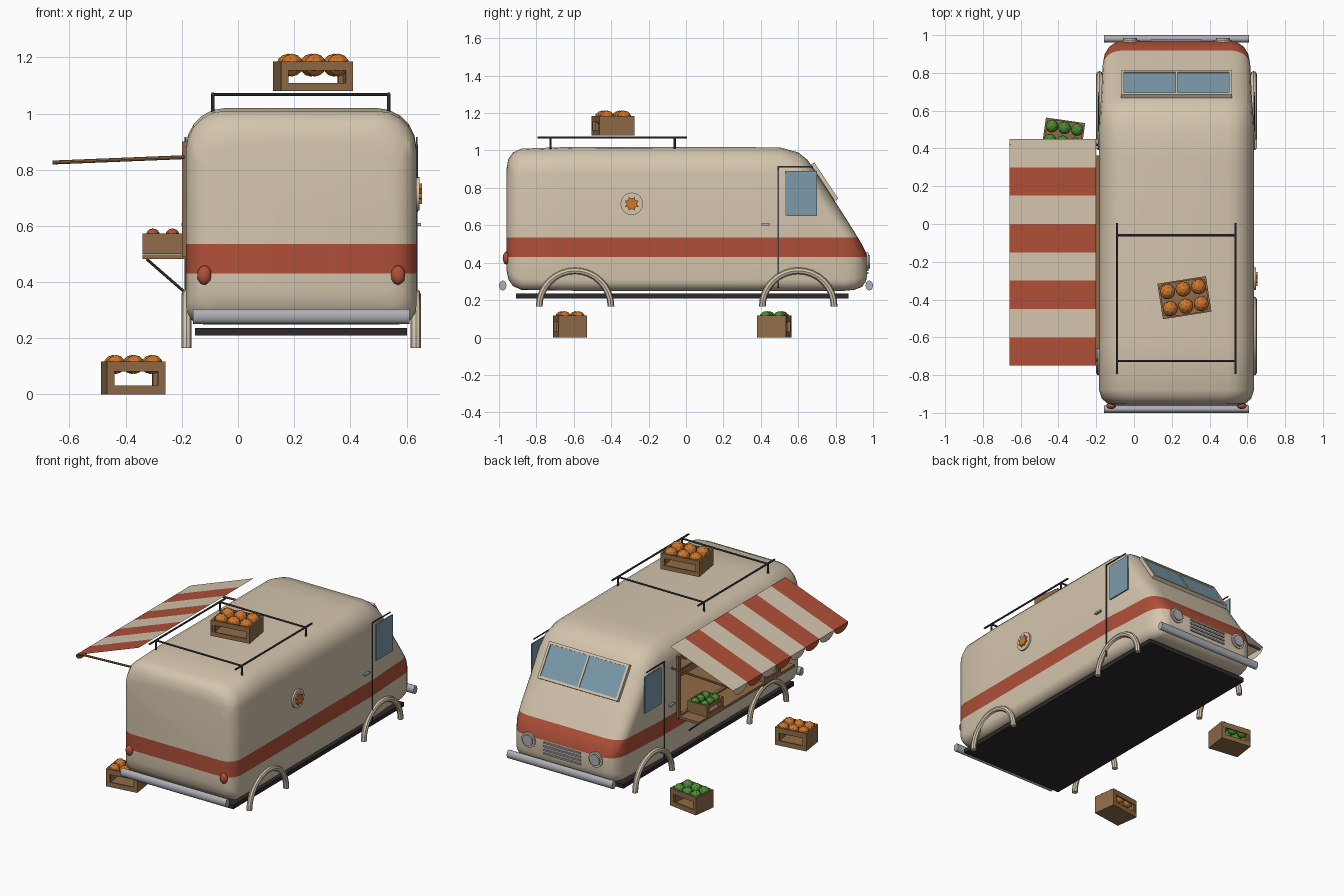
import bpy, bmesh, math
from mathutils import Matrix, Vector

if "Cube" in bpy.data.objects:
    bpy.data.objects.remove(bpy.data.objects["Cube"])

def mat(name, rgb):
    m = bpy.data.materials.new(name)
    m.diffuse_color = (*rgb, 1)
    m.use_nodes = True
    m.node_tree.nodes["Principled BSDF"].inputs["Base Color"].default_value = m.diffuse_color
    return m

CREAM = mat("cream", (0.66, 0.56, 0.42))
RED = mat("brick_red", (0.43, 0.08, 0.04))
STEEL = mat("steel", (0.42, 0.43, 0.47))
GLASS = mat("glass", (0.20, 0.33, 0.41))
WOOD = mat("wood", (0.28, 0.15, 0.065))
DARK = mat("dark_chassis", (0.03, 0.022, 0.024))
METAL = mat("dark_metal", (0.05, 0.055, 0.065))
ORANGE = mat("orange", (0.60, 0.18, 0.025))
GREEN = mat("green", (0.07, 0.27, 0.035))
CX = 0.225                      # van centre line

def make(name, bm, *mats, smooth=False):
    me = bpy.data.meshes.new(name)
    bm.to_mesh(me)
    bm.free()
    ob = bpy.data.objects.new(name, me)
    bpy.context.collection.objects.link(ob)
    for m in mats:
        me.materials.append(m)
    if smooth:
        bpy.ops.object.select_all(action='DESELECT')
        ob.select_set(True)
        bpy.context.view_layer.objects.active = ob
        bpy.ops.object.shade_smooth_by_angle(angle=math.radians(40))
    return ob

def box(bm, c, s, M=Matrix()):
    bmesh.ops.create_cube(bm, size=1, matrix=M @ Matrix.Translation(c) @ Matrix.Diagonal((*s, 1)))

def rod(bm, p, q, r, seg=8):
    p, q = Vector(p), Vector(q)
    R = (q - p).to_track_quat('Z', 'Y').to_matrix().to_4x4()
    bmesh.ops.create_cone(bm, cap_ends=True, segments=seg, radius1=r, radius2=r,
                          depth=(q - p).length, matrix=Matrix.Translation((p + q) / 2) @ R)

def ball(bm, c, s, M=Matrix()):
    bmesh.ops.create_icosphere(bm, subdivisions=2, radius=1,
                               matrix=M @ Matrix.Translation(c) @ Matrix.Diagonal((*s, 1)))

def boxes(name, m, *items):
    bm = bmesh.new()
    for c, s in items:
        box(bm, c, s)
    return make(name, bm, m)

# Body: rounded sections lofted from tail to nose
def section(bm, y, hw, zb, zt):
    h = zt - zb
    rt, rb = min(0.14, 0.3 * h), min(0.06, 0.25 * h)
    pts = []
    for sx, top, a0 in ((1, 1, 0), (-1, 1, 90), (-1, 0, 180), (1, 0, 270)):
        r = rt if top else rb
        cx, cz = CX + sx * (hw - r), (zt - r if top else zb + r)
        for i in range(6):
            a = math.radians(a0 + 18 * i)
            pts.append(bm.verts.new((cx + r * math.cos(a), y, cz + r * math.sin(a))))
    return pts

stations = [(-.96, .33, .36, .90), (-.95, .365, .31, .955), (-.925, .395, .275, .99),
            (-.88, .41, .255, 1.01), (-.6, .41, .25, 1.02), (.5, .41, .25, 1.017),
            (.6, .405, .25, .99), (.65, .40, .25, .95), (.75, .395, .25, .80),
            (.85, .39, .25, .645), (.90, .38, .255, .565), (.94, .355, .27, .50),
            (.962, .32, .30, .455), (.968, .30, .33, .43)]
OY0, OY1, OZ0, OZ1 = -.65, .35, .50, .89      # serving hatch
bm = bmesh.new()
rings = [section(bm, *s) for s in stations]
for a, b in zip(rings, rings[1:]):
    for i in range(24):
        bm.faces.new((a[i], a[(i + 1) % 24], b[(i + 1) % 24], b[i]))
bm.faces.new(rings[0])
bm.faces.new(rings[-1])
for co, no in [((0, 0, z), (0, 0, 1)) for z in (.43, .535, OZ0, OZ1)] + \
              [((0, y, 0), (0, 1, 0)) for y in (OY0, OY1)]:
    bmesh.ops.bisect_plane(bm, geom=bm.verts[:] + bm.edges[:] + bm.faces[:],
                           plane_co=co, plane_no=no)
bmesh.ops.recalc_face_normals(bm, faces=bm.faces[:])
hole = []
for f in bm.faces:
    c = f.calc_center_median()
    f.material_index = int(.43 < c.z < .535)
    if c.x < -.1 and OY0 < c.y < OY1 and OZ0 < c.z < OZ1:
        hole.append(f)
bmesh.ops.delete(bm, geom=hole, context='FACES')
make("van_body", bm, CREAM, RED, smooth=True)

# Hatch interior, frame and counter
oyc, ozc, ow, oh = (OY0 + OY1) / 2, (OZ0 + OZ1) / 2, OY1 - OY0, OZ1 - OZ0
boxes("hatch_interior", WOOD,
      ((.12, oyc, ozc), (.01, ow, oh)), ((-.03, oyc, OZ0), (.3, ow, .01)),
      ((-.03, oyc, OZ1), (.3, ow, .01)), ((-.03, OY0, ozc), (.3, .01, oh)),
      ((-.03, OY1, ozc), (.3, .01, oh)), ((.05, oyc, .66), (.14, ow, .012)))
boxes("hatch_frame", WOOD,
      ((-.19, OY0, ozc), (.02, .025, oh + .02)), ((-.19, OY1, ozc), (.02, .025, oh + .02)),
      ((-.19, oyc, OZ0), (.02, ow, .02)), ((-.19, oyc, OZ1), (.02, ow, .02)))
boxes("counter", WOOD, ((-.262, oyc, .491), (.155, ow, .016)))
bm = bmesh.new()
for y in (OY0 + .12, OY1 - .12):
    rod(bm, (-.325, y, .482), (-.185, y, .36), .005)
make("counter_struts", bm, METAL)
bm = bmesh.new()
for i in range(9):
    ball(bm, (.04, OY0 + .1 + i * .1, .70), (.035,) * 3)
make("shelf_fruit", bm, ORANGE)

# Striped awning with scalloped edge
bm = bmesh.new()
for i in range(8):
    y0, y1 = -.75 + .15 * i, -.6 + .15 * i
    f = bm.faces.new([bm.verts.new(p) for p in
                      ((-.2, y0, 1.0), (-.2, y1, 1.0), (-.66, y1, .83), (-.66, y0, .83))])
    arc = [bm.verts.new((-.66, (y0 + y1) / 2 + .075 * math.cos(math.pi * k / 8),
                         .83 - .045 * math.sin(math.pi * k / 8))) for k in range(9)]
    g = bm.faces.new(arc)
    f.material_index = g.material_index = (i + 1) % 2
bmesh.ops.recalc_face_normals(bm, faces=bm.faces[:])
make("awning", bm, CREAM, RED)
bm = bmesh.new()
for y in (-.72, .42):
    rod(bm, (-.19, y, .845), (-.66, y, .826), .007)
make("awning_arms", bm, WOOD)

# Chassis plate and bumpers
boxes("chassis", DARK, ((CX, -.02, .223), (.755, 1.78, .027)))
for name, y in (("front_bumper", .98), ("rear_bumper", -.98)):
    bm = bmesh.new()
    rod(bm, (CX - .385, 0, 0), (CX + .385, 0, 0), .02, 12)
    bmesh.ops.transform(bm, verts=bm.verts[:],
                        matrix=Matrix.Translation((0, y, .278)) @ Matrix.Diagonal((1, 1, 1.35, 1)))
    make(name, bm, STEEL, smooth=True)

# Wheel arches: tubes swept over a half circle
bm = bmesh.new()
for x in (-.183, .633):
    for yc in (-.593, .60):
        prev = None
        for k in range(17):
            a = math.pi * k / 16
            d = Vector((0, math.cos(a), math.sin(a)))
            ring = [bm.verts.new(Vector((x + .018 * math.cos(t * math.pi / 4), yc, .165)) +
                                 d * (.192 + .018 * math.sin(t * math.pi / 4))) for t in range(8)]
            if prev:
                for t in range(8):
                    bm.faces.new((prev[t], prev[(t + 1) % 8], ring[(t + 1) % 8], ring[t]))
            if k in (0, 16):
                bm.faces.new(ring)
            prev = ring
bmesh.ops.recalc_face_normals(bm, faces=bm.faces[:])
make("wheel_arches", bm, CREAM, smooth=True)

# Windscreen with frame, laid on the sloped nose
W = Matrix.Translation((CX, .741, .833)) @ Matrix.Rotation(math.radians(-56.7), 4, 'X')
bm = bmesh.new()
box(bm, (0, 0, 0), (.56, .2, .008), W)
make("windscreen", bm, GLASS)
bm = bmesh.new()
for s in (-1, 1):
    box(bm, (0, s * .108, 0), (.585, .016, .022), W)
    box(bm, (s * .285, 0, 0), (.016, .216, .022), W)
box(bm, (0, 0, 0), (.012, .2, .018), W)
make("windscreen_frame", bm, CREAM)

# Cab doors: windows, seams and handles on both sides
for side, s in (("left", -1), ("right", 1)):
    x = CX + s * .412
    boxes(side + "_window", GLASS, ((x, .615, .77), (.008, .17, .24)))
    boxes(side + "_door_seam", METAL, ((x, .493, .59), (.006, .006, .65)),
          ((x, .585, .913), (.006, .19, .006)))
    boxes(side + "_handle", STEEL, ((x + s * .008, .425, .605), (.014, .05, .012)))

# Lamps and grille
bm = bmesh.new()
for s in (-1, 1):
    ball(bm, (CX + s * .345, -.962, .425), (.026, .018, .035))
make("tail_lights", bm, RED, smooth=True)
for name, m, r, y0, y1 in (("headlight_rims", CREAM, .05, .94, .975), ("headlights", STEEL, .037, .95, .985)):
    bm = bmesh.new()
    for s in (-1, 1):
        rod(bm, (CX + s * .245, y0, .405), (CX + s * .245, y1, .405), r, 16)
    make(name, bm, m, smooth=True)
boxes("grille", STEEL, *[((CX, .968, .345 + .024 * i), (.27, .016, .010)) for i in range(4)])

# Round side badge with a fruit rosette
bm = bmesh.new()
rod(bm, (.62, -.29, .715), (.646, -.29, .715), .06, 20)
make("side_badge", bm, CREAM, smooth=True)
bm = bmesh.new()
rim = [(.04 if k % 2 else .027, k * math.pi / 8) for k in range(16)]
f = bm.faces.new([bm.verts.new((.645, -.29 + r * math.cos(a), .715 + r * math.sin(a))) for r, a in rim])
top = bmesh.ops.extrude_face_region(bm, geom=[f])["geom"]
bmesh.ops.translate(bm, vec=(.01, 0, 0), verts=[v for v in top if isinstance(v, bmesh.types.BMVert)])
bmesh.ops.recalc_face_normals(bm, faces=bm.faces[:])
make("badge_rosette", bm, ORANGE)

# Roof rack
bm = bmesh.new()
for x in (-.09, .537):
    rod(bm, (x, -.795, 1.07), (x, .005, 1.07), .006)
    for y in (-.06, -.725):
        rod(bm, (x, y, 1.0), (x, y, 1.07), .006)
for y in (-.06, -.725):
    rod(bm, (-.09, y, 1.068), (.537, y, 1.068), .006)
make("roof_rack", bm, METAL)

# Crates of fruit
def crate(name, loc, w, d, h, turn, r, fruit):
    M = Matrix.Translation(loc) @ Matrix.Rotation(math.radians(turn), 4, 'Z')
    bm = bmesh.new()
    box(bm, (0, 0, .006), (w, d, .012), M)
    for s in (-1, 1):
        box(bm, (s * (w / 2 - .005), 0, h / 2), (.01, d, h), M)
        box(bm, (0, s * (d / 2 - .004), h * .85), (w, .008, h * .3), M)
        box(bm, (0, s * (d / 2 - .004), h * .17), (w, .008, h * .2), M)
        for t in (-1, 1):
            box(bm, (s * (w / 2 - .013), t * (d / 2 - .009), h / 2), (.026, .016, h), M)
    make(name, bm, WOOD)
    bm = bmesh.new()
    for i in (-1, 0, 1):
        for j in (-.5, .5):
            ball(bm, (i * w * .32, j * d * .48, h - .3 * r), (r,) * 3, M)
    make(name + "_fruit", bm, fruit)

crate("roof_crate", (.267, -.39, 1.08), .26, .19, .105, 9, .041, ORANGE)
crate("rear_ground_crate", (-.373, -.62, 0), .21, .155, .117, 8, .034, ORANGE)
crate("front_ground_crate", (-.373, .472, 0), .21, .155, .117, -8, .034, GREEN)
crate("counter_crate_front", (-.268, .18, .50), .17, .145, .073, 90, .026, GREEN)
crate("counter_crate_rear", (-.268, -.42, .50), .17, .145, .073, 90, .026, RED)
